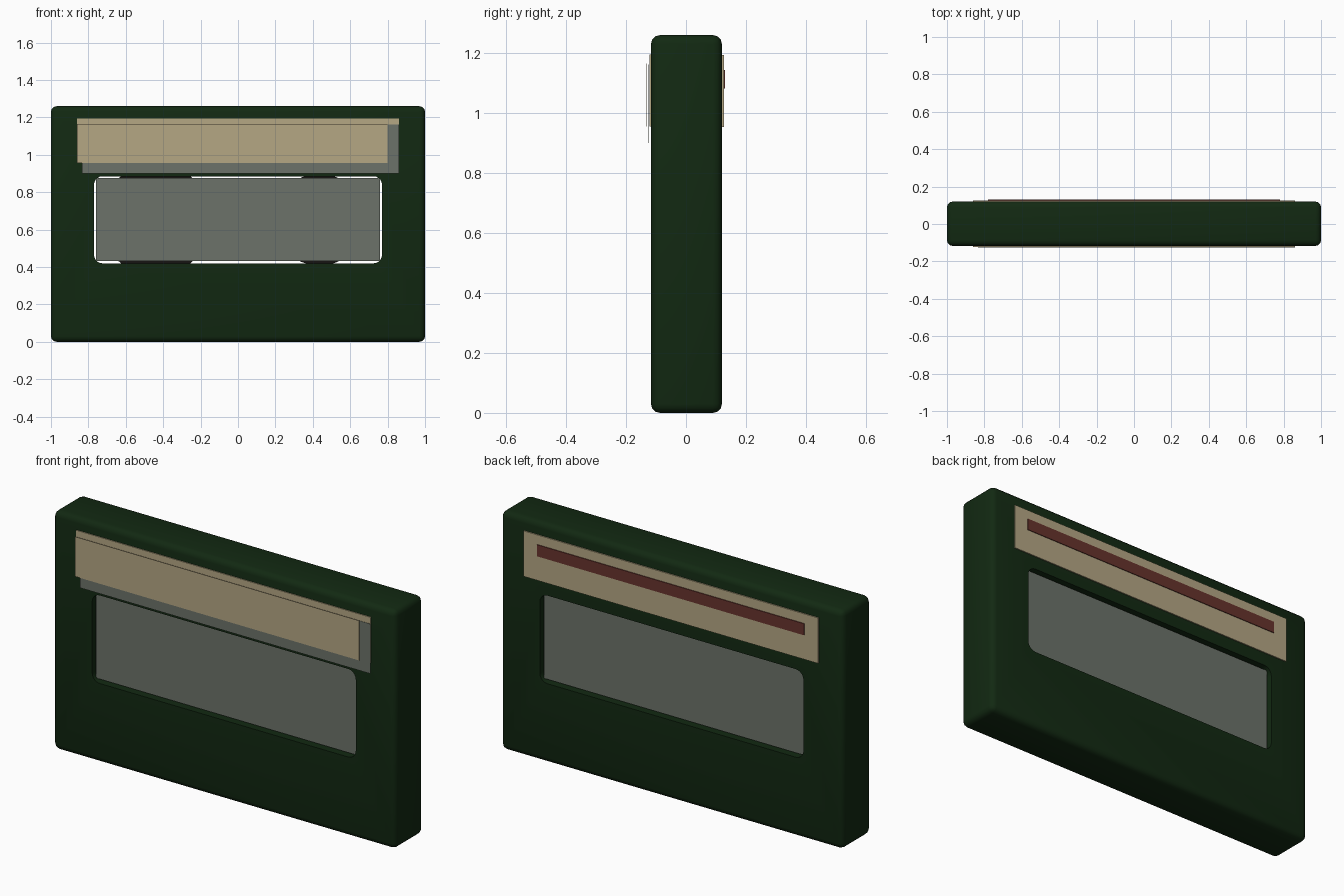
import bpy, bmesh, math
from mathutils import Matrix

if "Cube" in bpy.data.objects:
    bpy.data.objects.remove(bpy.data.objects["Cube"])


def material(name, rgb):
    m = bpy.data.materials.new(name)
    m.diffuse_color = (*rgb, 1.0)
    m.use_nodes = True
    m.node_tree.nodes["Principled BSDF"].inputs["Base Color"].default_value = m.diffuse_color
    return m


GREEN = material("dark_green", (0.006, 0.022, 0.006))
BEIGE = material("beige_paper", (0.46, 0.385, 0.23))
GREY = material("grey_window", (0.15, 0.17, 0.143))
RED = material("brown_red", (0.137, 0.033, 0.026))
BLACK = material("tape_black", (0.008, 0.007, 0.006))


def finish(name, bm, mat):
    me = bpy.data.meshes.new(name)
    bm.to_mesh(me)
    bm.free()
    me.materials.append(mat)
    ob = bpy.data.objects.new(name, me)
    bpy.context.collection.objects.link(ob)
    return ob


def box(name, x, y, z, mat, bevel=0.0, only_y=False, segments=3):
    """Box from (min, max) ranges, optionally rounding all or only y-parallel edges."""
    bm = bmesh.new()
    bmesh.ops.create_cube(bm, size=1)
    for v in bm.verts:
        v.co = [r[0] if c < 0 else r[1] for c, r in zip(v.co, (x, y, z))]
    if bevel:
        edges = [e for e in bm.edges if not only_y or
                 abs(e.verts[0].co.y - e.verts[1].co.y) > 1e-4]
        bmesh.ops.bevel(bm, geom=edges, offset=bevel, segments=segments,
                        profile=0.5, affect='EDGES', clamp_overlap=True)
    return finish(name, bm, mat)


def select(ob):
    bpy.ops.object.select_all(action='DESELECT')
    ob.select_set(True)
    bpy.context.view_layer.objects.active = ob


# Shell with a rounded opening right through it
shell = box("shell", (-1, 1), (-0.117, 0.12), (0, 1.26), GREEN, 0.03)
cutter = box("window_cutter", (-0.77, 0.77), (-0.3, 0.3), (0.42, 0.885), GREEN,
             0.045, only_y=True, segments=5)
cutter.hide_render = True
mod = shell.modifiers.new("opening", 'BOOLEAN')
mod.operation = 'DIFFERENCE'
mod.solver = 'EXACT'
mod.object = cutter
select(shell)
bpy.ops.object.modifier_apply(modifier=mod.name)
bpy.data.objects.remove(cutter, do_unlink=True)
bpy.ops.object.shade_smooth_by_angle(angle=math.radians(35))

# Window panes, slightly recessed on both sides
for side, y in (("front", (-0.097, -0.09)), ("back", (0.093, 0.10))):
    box(side + "_window", (-0.76, 0.76), y, (0.432, 0.875), GREY)

# Tape packs hidden between the panes, one fuller than the other
for side, x, radius in (("left", -0.44, 0.298), ("right", 0.435, 0.245)):
    bm = bmesh.new()
    bmesh.ops.create_cone(bm, cap_ends=True, segments=48, radius1=radius,
                          radius2=radius, depth=0.13)
    bm.transform(Matrix.Translation((x, 0, 0.653)) @ Matrix.Rotation(math.pi / 2, 4, 'X'))
    reel = finish(side + "_tape_pack", bm, BLACK)
    select(reel)
    bpy.ops.object.shade_smooth_by_angle(angle=math.radians(35))

# Layered front labels
box("front_label_base", (-0.86, 0.86), (-0.122, -0.116), (0.955, 1.195), BEIGE)
box("front_label_shade", (-0.835, 0.862), (-0.127, -0.125), (0.90, 1.162), GREY)
box("front_label_top", (-0.86, 0.80), (-0.132, -0.130), (0.955, 1.165), BEIGE)

# Back label with a stripe
box("back_label", (-0.86, 0.86), (0.119, 0.126), (0.953, 1.193), BEIGE)
box("back_stripe", (-0.78, 0.78), (0.125, 0.130), (1.082, 1.143), RED)
